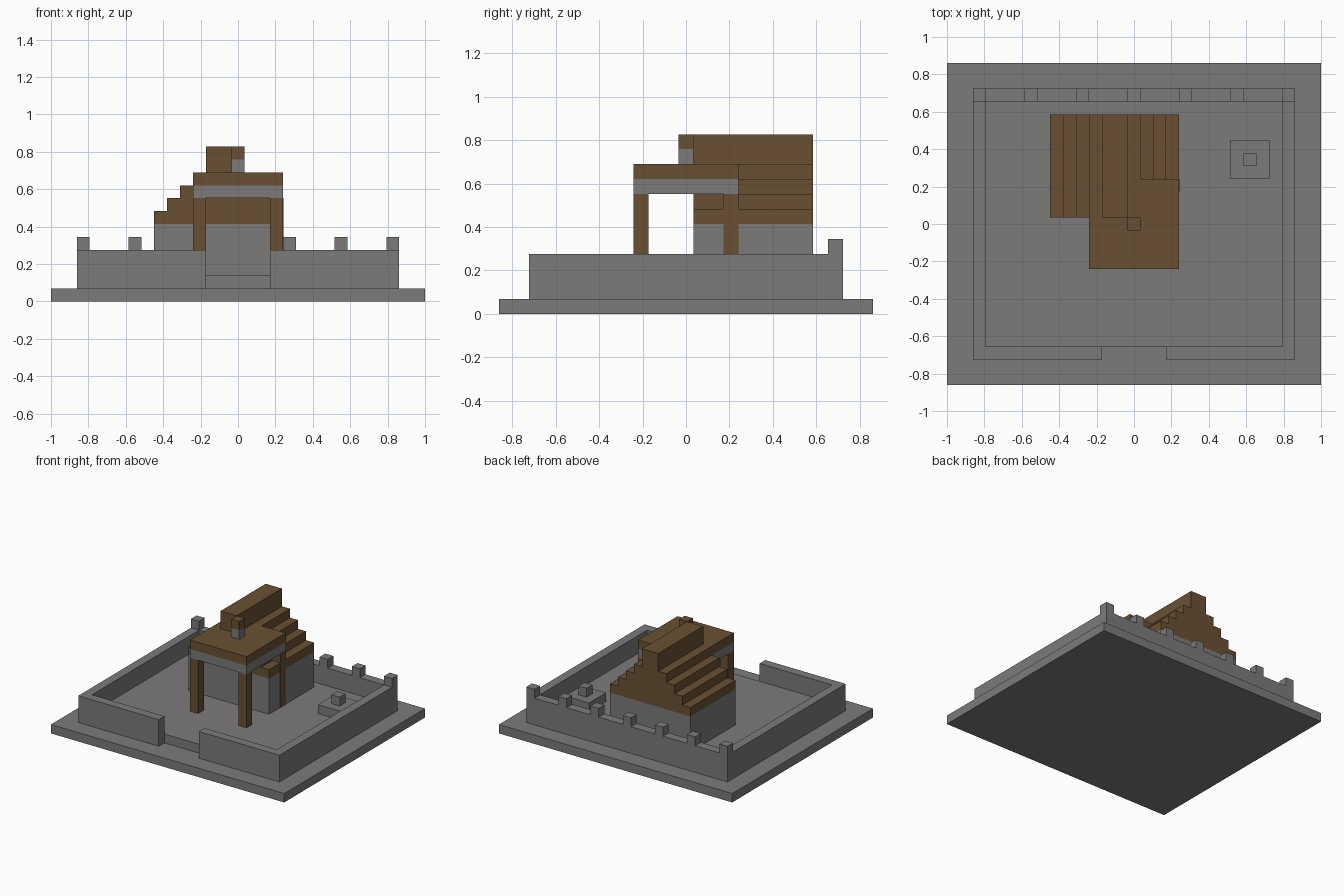
import bpy
import bmesh

cube = bpy.data.objects.get("Cube")
if cube:
    bpy.data.objects.remove(cube, do_unlink=True)

U = 2 / 29                  # one block
CX, CY = 14.5, 12.5         # centre of the block grid


def material(name, rgb):
    m = bpy.data.materials.new(name)
    m.use_nodes = True
    m.diffuse_color = (*rgb, 1)
    m.node_tree.nodes["Principled BSDF"].inputs["Base Color"].default_value = (*rgb, 1)
    return m


STONE = material("grey stone", (0.205, 0.195, 0.195))
WOOD = material("brown wood", (0.141, 0.081, 0.033))


def prism(name, profile, y0, y1, mat):
    """Extrude an x-z outline, given in blocks, from y0 to y1."""
    bm = bmesh.new()
    verts = [bm.verts.new(((x - CX) * U, (y0 - CY) * U, z * U)) for x, z in profile]
    face = bm.faces.new(verts)
    new = bmesh.ops.extrude_face_region(bm, geom=[face])["geom"]
    bmesh.ops.translate(bm, vec=(0, (y1 - y0) * U, 0),
                        verts=[v for v in new if isinstance(v, bmesh.types.BMVert)])
    bmesh.ops.recalc_face_normals(bm, faces=bm.faces)
    mesh = bpy.data.meshes.new(name)
    bm.to_mesh(mesh)
    bm.free()
    mesh.materials.append(mat)
    ob = bpy.data.objects.new(name, mesh)
    bpy.context.collection.objects.link(ob)
    return ob


def box(name, x, y, z, mat):
    outline = [(x[0], z[0]), (x[1], z[0]), (x[1], z[1]), (x[0], z[1])]
    return prism(name, outline, *y, mat)


# Ground and raised courtyard
box("base_slab", (0, 29), (0, 25), (0, 1), STONE)
box("courtyard_floor", (3, 26), (3, 22), (1, 2), STONE)

# Outer walls with a gate gap at the front
box("back_wall", (2, 27), (22, 23), (1, 4), STONE)
box("right_wall", (2, 3), (3, 22), (1, 4), STONE)
box("left_wall", (26, 27), (3, 22), (1, 4), STONE)
box("front_wall_right", (2, 12), (2, 3), (1, 4), STONE)
box("front_wall_left", (17, 27), (2, 3), (1, 4), STONE)
for i, x in enumerate(range(2, 27, 4)):
    box(f"battlement_{i + 1}", (x, x + 1), (22, 23), (4, 5), STONE)

# Small stone plinth in the yard
box("plinth", (22, 25), (16, 19), (2, 3), STONE)
box("plinth_block", (23, 24), (17, 18), (3, 4), STONE)

# House body and stepped roof
box("house_body", (8, 18), (13, 21), (2, 6), STONE)
tops = [7, 8, 9, 10, 12, 12, 10, 9, 8, 7]
outline = [(18, 6), (8, 6)]
for i, top in enumerate(tops):
    for point in ((8 + i, top), (9 + i, top)):
        if len(outline) > 2 and outline[-1][1] == top and point[0] == outline[-1][0]:
            outline.pop()   # merge blocks of equal height
        outline.append(point)
prism("stepped_roof", outline, 13, 21, WOOD)

# Porch canopy on posts
box("porch_trim", (11, 18), (9, 16), (8, 9), STONE)
box("porch_roof", (11, 18), (9, 16), (9, 10), WOOD)
for name, x in (("right", 11), ("left", 17)):
    box(f"porch_post_{name}", (x, x + 1), (9, 10), (2, 8), WOOD)
box("wall_post", (17, 18.03), (15, 16), (2, 8), WOOD)

# Chimney
box("chimney", (14, 15), (12, 13), (10, 11), STONE)
box("chimney_cap", (14, 15), (12, 13), (11, 12), WOOD)
